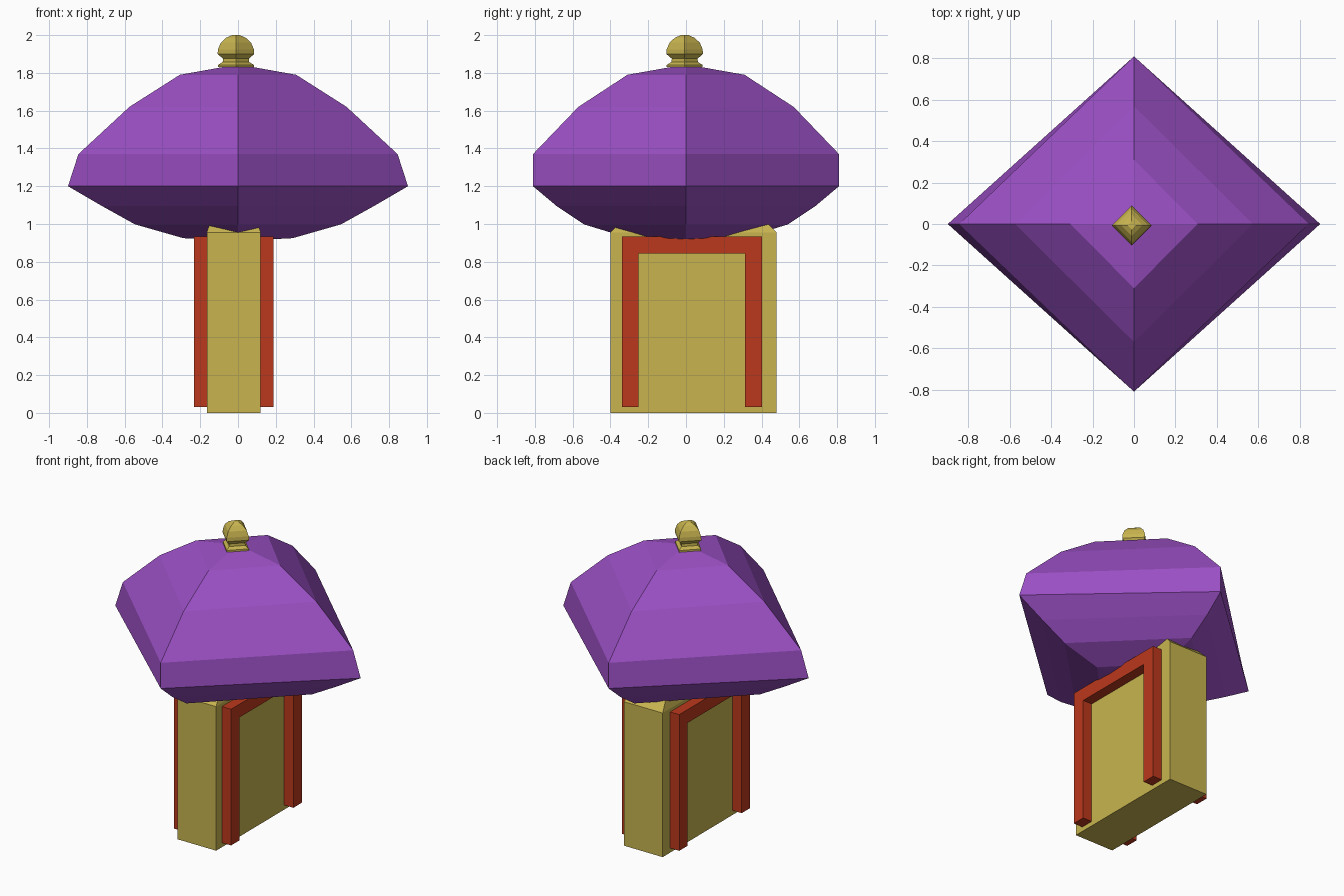
import bpy, bmesh

if "Cube" in bpy.data.objects:
    bpy.data.objects.remove(bpy.data.objects["Cube"])


def material(name, rgb):
    m = bpy.data.materials.new(name)
    m.diffuse_color = (*rgb, 1)
    m.use_nodes = True
    m.node_tree.nodes["Principled BSDF"].inputs["Base Color"].default_value = m.diffuse_color
    return m


PURPLE = material("purple", (0.33, 0.08, 0.56))
YELLOW = material("yellow", (0.58, 0.46, 0.08))
RED = material("red", (0.50, 0.04, 0.012))


def make_object(name, bm, mat):
    bmesh.ops.recalc_face_normals(bm, faces=bm.faces)
    me = bpy.data.meshes.new(name)
    bm.to_mesh(me)
    bm.free()
    me.materials.append(mat)
    ob = bpy.data.objects.new(name, me)
    bpy.context.collection.objects.link(ob)
    return ob


def diamond_lathe(name, profile, mat, cx=0, cy=0):
    """Four-sided stack of rings (rx, ry, z); ends are capped or pointed."""
    bm = bmesh.new()
    rings = []
    for rx, ry, z in profile:
        if rx == 0:
            rings.append([bm.verts.new((cx, cy, z))] * 4)
        else:
            rings.append([bm.verts.new((cx + a * rx, cy + b * ry, z))
                          for a, b in ((1, 0), (0, 1), (-1, 0), (0, -1))])
    for lo, hi in zip(rings, rings[1:]):
        for i in range(4):
            j = (i + 1) % 4
            quad = dict.fromkeys((lo[i], lo[j], hi[j], hi[i]))
            bm.faces.new(list(quad))
    for ring, p in ((rings[0], profile[0]), (rings[-1], profile[-1])):
        if p[0] > 0:
            bm.faces.new(ring)
    return make_object(name, bm, mat)


def add_box(bm, x, y, z):
    """Box from (min, max) ranges; returns its vertices."""
    vs = bmesh.ops.create_cube(bm, size=1)["verts"]
    for v in vs:
        v.co = [r[0] if c < 0 else r[1] for c, r in zip(v.co, (x, y, z))]
    return vs


# Faceted mushroom cap
diamond_lathe("cap", [
    (0, 0, 0.91), (0.29, 0.30, 0.925), (0.545, 0.54, 0.998),
    (0.72, 0.685, 1.095), (0.90, 0.81, 1.20), (0.845, 0.81, 1.37),
    (0.575, 0.57, 1.62), (0.308, 0.31, 1.79), (0, 0, 1.845)], PURPLE)

# Knob on top of the cap
diamond_lathe("knob", [
    (0.095, 0.095, 1.83), (0.095, 0.095, 1.842), (0.07, 0.07, 1.858),
    (0.068, 0.068, 1.875), (0.097, 0.097, 1.90), (0.095, 0.095, 1.925),
    (0.08, 0.08, 1.96), (0.052, 0.052, 1.986), (0.02, 0.02, 2.0)],
    YELLOW, -0.011, -0.007)

# Stem block with a tapered top buried in the cap
X0, X1, Y0, Y1 = -0.165, 0.12, -0.40, 0.48
bm = bmesh.new()
add_box(bm, (X0, X1), (Y0, Y1), (0, 0.955))
top = max(bm.faces, key=lambda f: f.calc_center_median().z)
top = bmesh.ops.extrude_discrete_faces(bm, faces=[top])["faces"][0]
for v in top.verts:
    v.co.x += 0.02 if v.co.x < 0 else -0.02
    v.co.y += 0.06 if v.co.y < 0 else -0.06
    v.co.z = 1.015
make_object("stem", bm, YELLOW)

# Raised door frame on each broad face of the stem
for side, xr in (("right", (X1 - 0.01, 0.187)), ("left", (-0.232, X0 + 0.01))):
    bm = bmesh.new()
    for yr in ((-0.34, -0.252), (0.313, 0.402)):
        add_box(bm, xr, yr, (0.03, 0.845))
    add_box(bm, xr, (-0.34, 0.402), (0.845, 0.933))
    make_object(side + "_frame", bm, RED)
